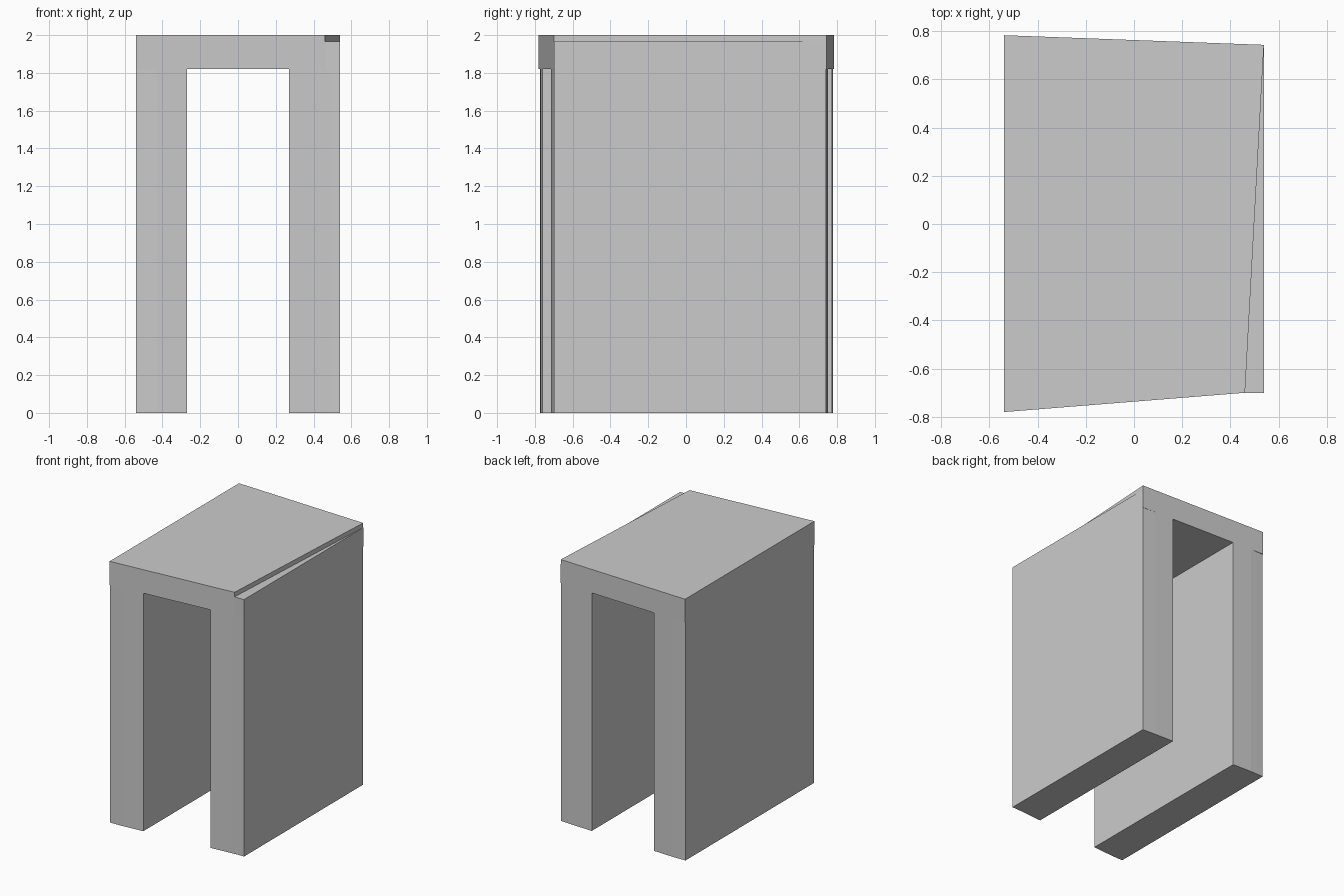
import bpy, bmesh

if "Cube" in bpy.data.objects:
    bpy.data.objects.remove(bpy.data.objects["Cube"])

H, Z_SLAB, Z_LEDGE = 2.0, 1.82, 1.965


def prism(name, outline, z0, z1, cap_top=True):
    """Vertical prism from a counter-clockwise plan outline."""
    bm = bmesh.new()
    low = [bm.verts.new((x, y, z0)) for x, y in outline]
    high = [bm.verts.new((x, y, z1)) for x, y in outline]
    n = len(outline)
    bm.faces.new(low[::-1])
    if cap_top:
        bm.faces.new(high)
    for i in range(n):
        j = (i + 1) % n
        bm.faces.new((low[i], low[j], high[j], high[i]))
    mesh = bpy.data.meshes.new(name)
    bm.to_mesh(mesh)
    bm.free()
    obj = bpy.data.objects.new(name, mesh)
    bpy.context.collection.objects.link(obj)
    return obj


def front(x):
    return min(-0.70, -0.78 + 0.08 * (x + 0.54))


def back(x):
    return 0.783 - 0.037 * (x + 0.54)


def leg(name, xs, insets):
    """Leg following the tapered plan, eased slightly at its outer edge."""
    a = [(x, front(x) + i) for x, i in zip(xs, insets)]
    b = [(x, back(x) - i) for x, i in zip(xs, insets)]
    return prism(name, a + b[::-1], 0, Z_SLAB, cap_top=False)


# Top slab with a tapered plan
top_slab = prism("top_slab", [(-0.54, front(-0.54)), (0.46, -0.70), (0.54, -0.70),
                              (0.54, back(0.54)), (-0.54, back(-0.54))], Z_SLAB, H)

# Wedge-shaped ledge cut along the right edge
cutter = prism("ledge_cutter", [(0.455, -0.80), (0.64, -0.80), (0.64, 0.80), (0.542, 0.80)],
               Z_LEDGE, H + 0.1)
cutter.hide_render = True
cutter.hide_set(True)
cut = top_slab.modifiers.new("ledge", 'BOOLEAN')
cut.operation = 'DIFFERENCE'
cut.solver = 'EXACT'
cut.object = cutter

# Two wall-like legs
leg("left_leg", [-0.54, -0.49, -0.43, -0.27], [0.006, 0.003, 0, 0])
leg("right_leg", [0.27, 0.43, 0.49, 0.54], [0, 0, 0.001, 0.002])
